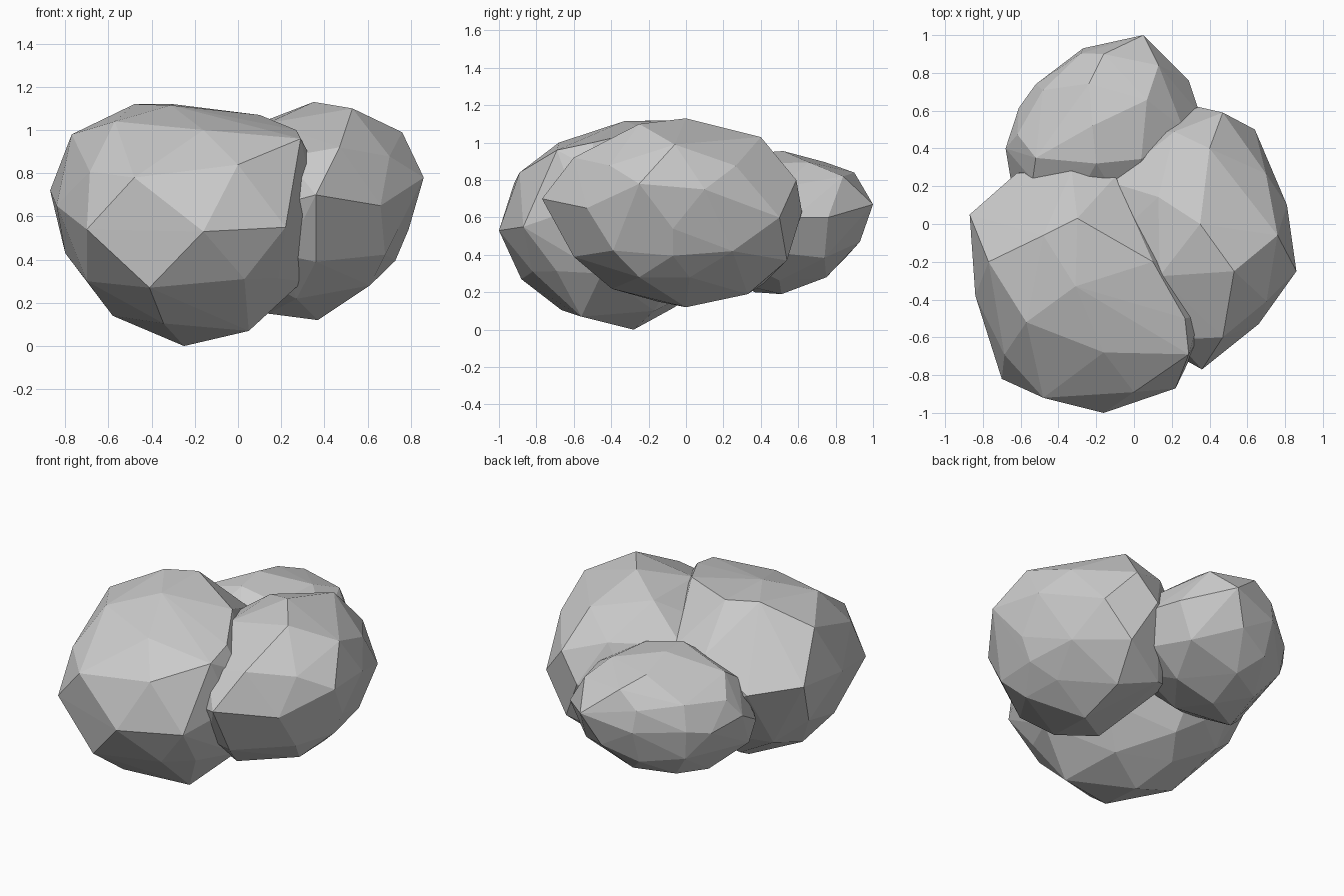
import bpy, bmesh, math
from mathutils import Vector, Matrix


def boulder(name, centre, radii, turn, corners):
    """Faceted icosphere stone whose nearest corners are pulled to measured points."""
    centre = Vector(centre)
    rot = Matrix.Rotation(math.radians(turn), 3, 'Z')
    shape = rot @ Matrix.Diagonal(Vector(radii))
    inv = shape.inverted()
    keys = [inv @ (Vector(c) - centre) for c in corners]

    bm = bmesh.new()
    bmesh.ops.create_icosphere(bm, subdivisions=2, radius=1)
    # swell or shrink smoothly towards the measured corners
    for v in bm.verts:
        d = v.co.normalized()
        total, weight = 0.97 * 0.2, 0.2
        for k in keys:
            w = math.exp(-12 * (1 - d.dot(k.normalized())))
            total += w * k.length
            weight += w
        v.co = d * total / weight * 0.97
    # snap one vertex to each corner
    free = set(bm.verts)
    for k in keys:
        kd = k.normalized()
        best = max(free, key=lambda v: v.co.normalized().dot(kd))
        free.discard(best)
        best.co = k
    for v in bm.verts:
        v.co = shape @ v.co + centre
    # keep the stone convex
    points = [v.co.copy() for v in bm.verts]
    bm.clear()
    for p in points:
        bm.verts.new(p)
    bmesh.ops.convex_hull(bm, input=list(bm.verts))
    bmesh.ops.delete(bm, geom=[v for v in bm.verts if not v.link_faces], context='VERTS')
    bmesh.ops.recalc_face_normals(bm, faces=list(bm.faces))
    mesh = bpy.data.meshes.new(name)
    bm.to_mesh(mesh)
    bm.free()
    ob = bpy.data.objects.new(name, mesh)
    bpy.context.collection.objects.link(ob)
    return ob


# large front-left stone
boulder("front_rock", (-0.25, -0.36, 0.56), (0.61, 0.64, 0.56), 0, [
    (-0.25, -0.28, 0.0), (-0.16, -1.0, 0.53), (-0.87, 0.05, 0.72),
    (-0.31, -0.33, 1.115), (-0.48, -0.06, 1.12), (-0.57, -0.52, 1.04),
    (-0.16, -0.68, 1.0), (0.27, -0.50, 1.0), (-0.48, -0.92, 0.78),
    (0.0, -0.89, 0.84), (-0.70, -0.82, 0.54), (0.22, -0.87, 0.55),
    (-0.41, -0.88, 0.27), (0.03, -0.82, 0.31), (-0.77, -0.2, 0.98),
    (-0.84, -0.38, 0.65), (-0.80, -0.1, 0.43), (-0.58, -0.35, 0.14),
    (0.05, -0.56, 0.07), (-0.62, 0.27, 0.68), (0.10, -0.2, 1.07),
    (0.29, -0.69, 0.96), (0.36, -0.58, 0.65), (0.30, -0.45, 0.30),
    (-0.70, -0.50, 0.30), (-0.62, 0.0, 0.28), (-0.25, 0.08, 0.22),
    (-0.30, 0.03, 1.12), (-0.33, 0.28, 0.87), (-0.10, 0.25, 0.86),
    (-0.70, -0.25, 0.30), (0.35, -0.48, 0.85)])

# long right-hand stone
boulder("right_rock", (0.35, -0.07, 0.62), (0.52, 0.69, 0.50), 0, [
    (0.35, 0.0, 1.13), (0.53, -0.25, 1.10), (0.76, -0.06, 0.99),
    (0.86, -0.25, 0.78), (0.81, 0.10, 0.75), (0.64, 0.50, 0.60),
    (0.40, 0.40, 1.03), (0.47, 0.59, 0.80), (0.34, 0.62, 0.63),
    (0.66, -0.53, 0.65), (0.36, -0.77, 0.70), (0.79, -0.07, 0.54),
    (0.61, -0.25, 0.28), (0.37, 0.0, 0.12), (0.40, 0.33, 0.19),
    (0.47, -0.60, 0.92), (0.47, 0.54, 0.37), (0.68, 0.25, 0.42),
    (0.60, 0.02, 0.28), (0.36, -0.60, 0.39), (-0.12, 0.22, 0.85),
    (0.17, 0.42, 0.25), (0.14, -0.15, 0.15)])

# small back stone
boulder("back_rock", (-0.17, 0.49, 0.57), (0.55, 0.49, 0.38), 35, [
    (-0.22, 0.52, 0.955), (-0.16, 0.90, 0.84), (0.05, 1.0, 0.67),
    (-0.27, 0.93, 0.60), (-0.52, 0.74, 0.60), (-0.68, 0.40, 0.62),
    (0.29, 0.76, 0.60), (-0.05, 0.93, 0.47), (-0.15, 0.75, 0.28),
    (-0.17, 0.51, 0.19), (-0.65, 0.22, 0.52), (-0.20, 0.32, 0.94),
    (-0.52, 0.35, 0.84), (-0.42, 0.37, 0.20), (0.35, 0.58, 0.60),
    (0.13, 0.84, 0.82), (-0.60, 0.22, 0.36)])
